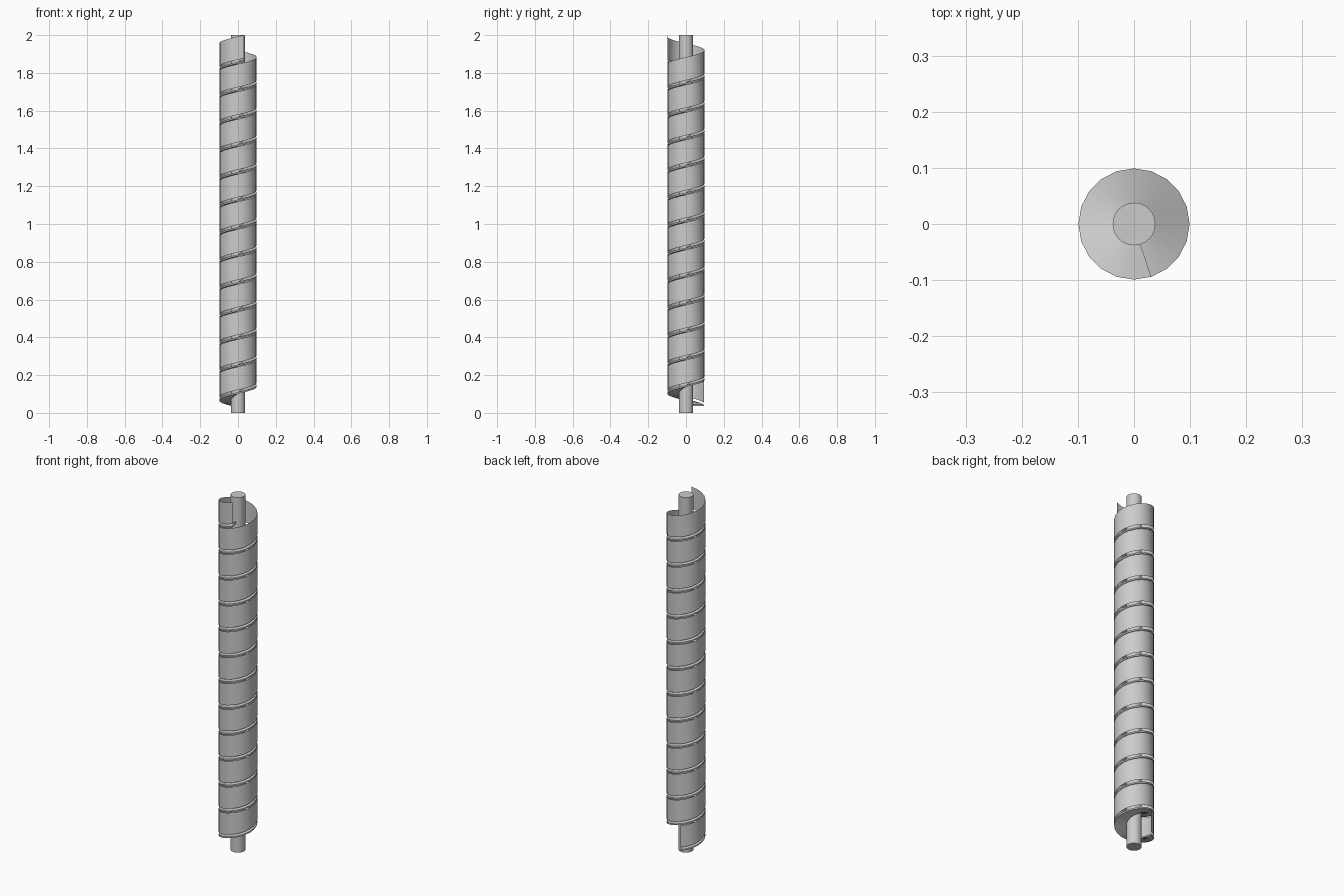
import bpy, bmesh, math

cube = bpy.data.objects.get("Cube")
if cube:
    bpy.data.objects.remove(cube, do_unlink=True)

HEIGHT = 2.0
POLE_R, OUTER_R = 0.038, 0.099
PITCH, TURNS, SIDES = 0.1457, 12.5, 20
START_ANGLE, START_Z = math.radians(108), 0.036
GAP = 0.02

grey = bpy.data.materials.new("plain grey")
grey.use_nodes = True
colour = (0.6, 0.6, 0.6, 1)
grey.diffuse_color = colour
grey.node_tree.nodes["Principled BSDF"].inputs["Base Color"].default_value = colour


def finish(bm, name):
    bmesh.ops.recalc_face_normals(bm, faces=bm.faces)
    mesh = bpy.data.meshes.new(name)
    bm.to_mesh(mesh)
    bm.free()
    mesh.materials.append(grey)
    obj = bpy.data.objects.new(name, mesh)
    bpy.context.collection.objects.link(obj)
    bpy.ops.object.select_all(action="DESELECT")
    obj.select_set(True)
    bpy.context.view_layer.objects.active = obj
    bpy.ops.object.shade_smooth_by_angle(angle=math.radians(40))
    return obj


def helix_sweep(name, profile, closed):
    """Carry a (radius, height) profile up the rising spiral."""
    bm = bmesh.new()
    rings = []
    for i in range(int(TURNS * SIDES) + 1):
        turn = i / SIDES
        a = START_ANGLE + turn * math.tau
        z0 = START_Z + turn * PITCH
        rings.append([bm.verts.new((r * math.cos(a), r * math.sin(a), z0 + z))
                      for r, z in profile])
    n = len(profile)
    for low, high in zip(rings, rings[1:]):
        for k in range(n if closed else n - 1):
            j = (k + 1) % n
            bm.faces.new((low[k], low[j], high[j], high[k]))
    if closed:
        bm.faces.new(rings[0])
        bm.faces.new(rings[-1])
    return finish(bm, name)


# Central pole
bm = bmesh.new()
bmesh.ops.create_cone(bm, cap_ends=True, segments=32, radius1=POLE_R,
                      radius2=POLE_R, depth=HEIGHT)
bmesh.ops.translate(bm, verts=bm.verts, vec=(0, 0, HEIGHT / 2))
finish(bm, "central_pole")

# Thin spiral ramp around the pole
inner = POLE_R - 0.003
helix_sweep("spiral_ramp", [(inner, 0), (OUTER_R, 0),
                            (OUTER_R, 0.008), (inner, 0.008)], True)

# Outer wall, floating just above the ramp edge
wall_top = HEIGHT - START_Z - TURNS * PITCH
helix_sweep("outer_wall", [(OUTER_R, GAP), (OUTER_R, wall_top)], False)
